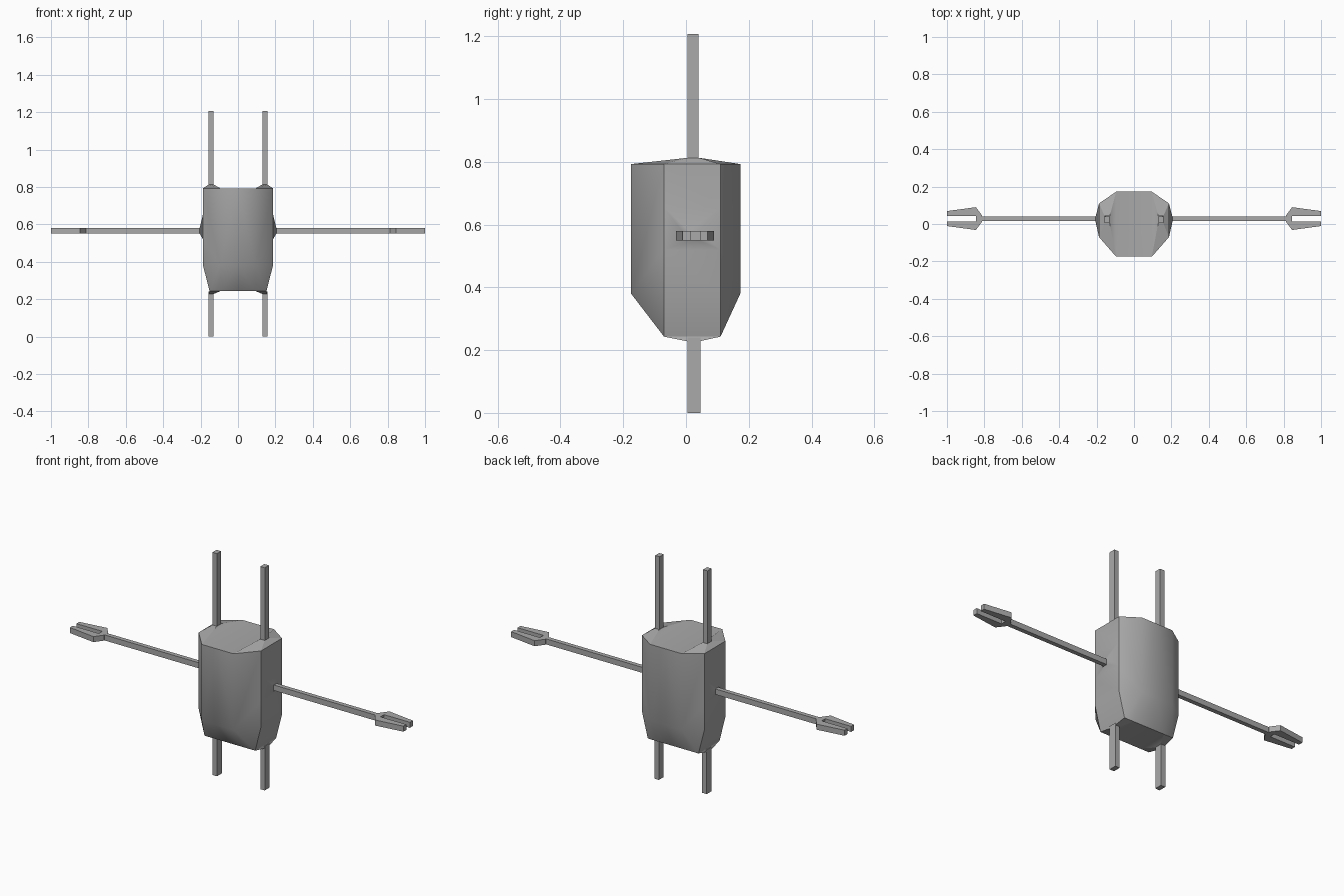
import bpy
import bmesh

cube = bpy.data.objects.get("Cube")
if cube:
    bpy.data.objects.remove(cube)

grey = bpy.data.materials.new("plain grey")
grey.use_nodes = True
grey.diffuse_color = (0.4, 0.4, 0.4, 1)
grey.node_tree.nodes["Principled BSDF"].inputs["Base Color"].default_value = grey.diffuse_color


def finish(name, bm, mirror=True):
    """Turn a bmesh of the +x half into a mirrored object."""
    bmesh.ops.recalc_face_normals(bm, faces=bm.faces)
    mesh = bpy.data.meshes.new(name)
    bm.to_mesh(mesh)
    bm.free()
    mesh.materials.append(grey)
    obj = bpy.data.objects.new(name, mesh)
    bpy.context.collection.objects.link(obj)
    if mirror:
        mod = obj.modifiers.new("mirror", 'MIRROR')
        mod.use_axis[0] = True
        mod.merge_threshold = 0.0005
    return obj


def prism(name, outline, z0, z1):
    """Extrude a flat xy outline from z0 up to z1."""
    bm = bmesh.new()
    face = bm.faces.new([bm.verts.new((x, y, z0)) for x, y in outline])
    new = bmesh.ops.extrude_face_region(bm, geom=[face])["geom"]
    for v in new:
        if isinstance(v, bmesh.types.BMVert):
            v.co.z = z1
    return finish(name, bm)


def bar(name, x0, x1, y0, y1, z0, z1):
    return prism(name, [(x0, y0), (x1, y0), (x1, y1), (x0, y1)], z0, z1)


# Body: half shell, faces collected with a smoothing group
TOP, BEND, LOW = 0.793, 0.38, 0.243
BUMP_TOP, BUMP_LOW = 0.655, 0.52
PANEL, SIDE, FOOT = 0.095, 0.187, 0.152
EDGE_F, EDGE_B = -0.07, 0.11
faces = []


def add(group, *points):
    faces.append((group, points))


def side_x(z):
    return FOOT if z == LOW else SIDE


# Rounded front and back shells
for group, y, ye in (("front", -0.175, EDGE_F), ("back", 0.173, EDGE_B)):
    add(group, (0, y, TOP), (PANEL, y, TOP), (PANEL, y, BEND), (0, y, BEND))
    add(group, (0, y, BEND), (PANEL, y, BEND), (PANEL, ye, LOW), (0, ye, LOW))
    add(group, (PANEL, y, TOP), (SIDE, ye, TOP), (SIDE, ye, BUMP_TOP),
        (SIDE, ye, BUMP_LOW), (SIDE, ye, BEND), (PANEL, y, BEND))
    add(group, (PANEL, y, BEND), (SIDE, ye, BEND), (FOOT, ye, LOW), (PANEL, ye, LOW))

# Flat side panel around the shoulder
for za, zb in ((TOP, BUMP_TOP), (BUMP_LOW, BEND), (BEND, LOW)):
    add("side", (side_x(za), EDGE_F, za), (side_x(za), EDGE_B, za),
        (side_x(zb), EDGE_B, zb), (side_x(zb), EDGE_F, zb))


def raised(outer, inner, groups):
    """Four sloping faces between an outer and an inner quad."""
    for i in range(4):
        j = (i + 1) % 4
        add(groups[i], outer[i], outer[j], inner[j], inner[i])


# Shoulder mount
raised([(SIDE, EDGE_F, BUMP_LOW), (SIDE, EDGE_B, BUMP_LOW),
        (SIDE, EDGE_B, BUMP_TOP), (SIDE, EDGE_F, BUMP_TOP)],
       [(0.205, y, z) for y, z in ((0.01, 0.55), (0.04, 0.55), (0.04, 0.58), (0.01, 0.58))],
       ["side"] * 4)

# Roof and floor, each rising to a mount for the rods
for tag, z, peak, xs, yf, yb in (("roof", TOP, 0.813, SIDE, -0.175, 0.173),
                                 ("floor", LOW, 0.228, FOOT, EDGE_F, EDGE_B)):
    add(tag, (0, yf, z), (PANEL, yf, z), (PANEL, yb, z), (0, yb, z))
    raised([(PANEL, yf, z), (xs, EDGE_F, z), (xs, EDGE_B, z), (PANEL, yb, z)],
           [(x, y, peak) for x, y in ((0.13, 0.005), (0.157, 0.005), (0.157, 0.042), (0.13, 0.042))],
           [tag + "_front", tag + "_side", tag + "_back", tag])

bm = bmesh.new()
verts, owner = {}, {}
for group, points in faces:
    corners = [verts.setdefault(p, None) or verts.update({p: bm.verts.new(p)}) or verts[p]
               for p in points]
    face = bm.faces.new(corners)
    face.smooth = True
    owner[face] = group
for edge in bm.edges:
    edge.smooth = len({owner[f] for f in edge.link_faces}) == 1
finish("body", bm)

# Upper rods and legs
bar("upper_rods", 0.13, 0.157, 0.005, 0.04, 0.8, 1.207)
bar("legs", 0.13, 0.157, 0.005, 0.047, 0, 0.24)

# Arms with two-pronged claws
bar("arms", 0.19, 0.82, 0.016, 0.04, 0.55, 0.58)
claw = [(0.812, 0.045), (0.845, 0.09), (1, 0.069), (1, 0.044), (0.845, 0.044)]
prism("claws", claw + [(x, 0.058 - y) for x, y in reversed(claw)], 0.55, 0.58)
